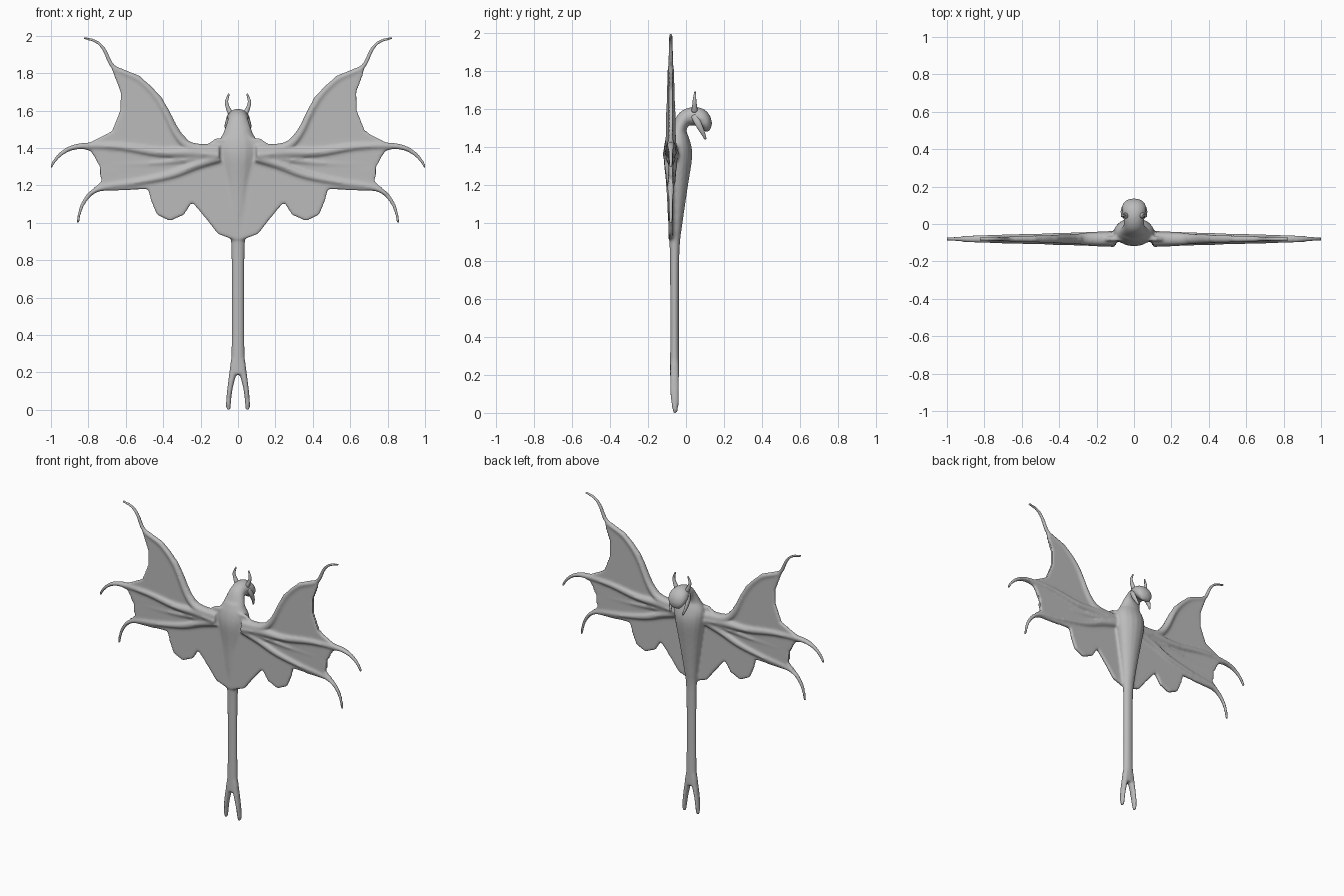
import bpy, bmesh, math
from mathutils import Vector

cube = bpy.data.objects.get("Cube")
if cube:
    bpy.data.objects.remove(cube, do_unlink=True)

GREY = (0.5, 0.5, 0.5, 1)
skin = bpy.data.materials.new("grey_skin")
skin.use_nodes = True
skin.diffuse_color = GREY
bsdf = next(n for n in skin.node_tree.nodes if n.type == 'BSDF_PRINCIPLED')
bsdf.inputs["Base Color"].default_value = GREY

WING_Y = -0.08


def smooth_path(keys, steps=4):
    """Catmull-Rom through tuples of any length."""
    k = [Vector(p) for p in keys]
    k = [2 * k[0] - k[1]] + k + [2 * k[-1] - k[-2]]
    out = []
    for a, b, c, d in zip(k, k[1:], k[2:], k[3:]):
        for i in range(steps):
            t = i / steps
            out.append(0.5 * (2 * b + (c - a) * t + (2 * a - 5 * b + 4 * c - d) * t * t
                              + (3 * b - a - 3 * c + d) * t ** 3))
    return out + [k[-2]]


def tube(bm, centres, radii, side, sides=16):
    """Loft elliptical rings; the first radius lies along side."""
    c = smooth_path(centres)
    r = smooth_path(radii)
    rings = []
    for i, p in enumerate(c):
        tangent = (c[min(i + 1, len(c) - 1)] - c[max(i - 1, 0)]).normalized()
        across = (side - side.dot(tangent) * tangent).normalized()
        up = across.cross(tangent)
        rings.append([bm.verts.new(p + across * math.cos(a) * r[i][0] + up * math.sin(a) * r[i][1])
                      for a in (math.tau * j / sides for j in range(sides))])
    for lo, hi in zip(rings, rings[1:]):
        for j in range(sides):
            n = (j + 1) % sides
            bm.faces.new((lo[j], lo[n], hi[n], hi[j]))
    bm.faces.new(rings[0])
    bm.faces.new(rings[-1])


def finish(bm, name):
    bmesh.ops.recalc_face_normals(bm, faces=bm.faces)
    mesh = bpy.data.meshes.new(name)
    bm.to_mesh(mesh)
    bm.free()
    mesh.materials.append(skin)
    for f in mesh.polygons:
        f.use_smooth = True
    obj = bpy.data.objects.new(name, mesh)
    bpy.context.collection.objects.link(obj)
    return obj


X, Y = Vector((1, 0, 0)), Vector((0, 1, 0))
bm = bmesh.new()

# Torso and tail: height, depth centre, half width, half depth
torso = [(1.50, -.045, .065, .04), (1.43, -.045, .105, .066), (1.35, -.043, .105, .076),
         (1.2, -.047, .08, .058), (1.0, -.056, .05, .038), (.85, -.06, .036, .026),
         (.5, -.06, .034, .023), (.3, -.06, .036, .024), (.19, -.06, .04, .025)]
tube(bm, [(0, y, z) for z, y, w, d in torso], [(w, d) for z, y, w, d in torso], X)

# Neck and hooked head
tube(bm, [(0, -.05, 1.42), (0, -.035, 1.5), (0, -.005, 1.55), (0, .04, 1.56),
          (0, .08, 1.55), (0, .105, 1.515), (0, .112, 1.48)],
     [(.1, .06), (.072, .04), (.055, .042), (.058, .05), (.066, .047), (.058, .034), (.03, .012)], X)

# Wing membrane: one outline mirrored across the middle
half = [(0, 1.46), (.12, 1.45), (.17, 1.415), (.26, 1.43), (.31, 1.485), (.364, 1.57),
        (.406, 1.67), (.524, 1.785), (.66, 1.84), (.674, 1.82), (.626, 1.695), (.63, 1.6),
        (.674, 1.49), (.79, 1.43), (.87, 1.405), (.79, 1.385), (.738, 1.31), (.727, 1.22),
        (.78, 1.165), (.717, 1.17), (.48, 1.18), (.465, 1.118), (.433, 1.043), (.364, 1.01),
        (.289, 1.043), (.246, 1.112), (.166, 1.016), (.107, .94), (.03, .912)]
outline = half + [(-x, z) for x, z in reversed(half[1:])]
face = bm.faces.new([bm.verts.new((x, WING_Y - .012, z)) for x, z in outline])
flat = bmesh.ops.triangulate(bm, faces=[face])["faces"]
raised = bmesh.ops.extrude_face_region(bm, geom=flat, use_keep_orig=True)["geom"]
bmesh.ops.translate(bm, vec=(0, .024, 0), verts=[v for v in raised if isinstance(v, bmesh.types.BMVert)])

# Wing fingers: paths in the wing plane, with start and end thickness
fingers = [
    ([(.1, 1.39), (.25, 1.405), (.33, 1.475), (.42, 1.65), (.53, 1.765), (.66, 1.825),
      (.715, 1.925), (.76, 1.97), (.825, 1.988)], .038, .010),
    ([(.1, 1.36), (.25, 1.375), (.42, 1.375), (.62, 1.405), (.8, 1.412), (.89, 1.4),
      (.95, 1.365), (.985, 1.325), (1.0, 1.295)], .045, .010),
    ([(.1, 1.35), (.22, 1.31), (.36, 1.255), (.55, 1.215), (.71, 1.192), (.785, 1.158),
      (.83, 1.1), (.85, 1.04), (.857, .997)], .04, .010),
    ([(.1, 1.36), (.3, 1.335), (.5, 1.315), (.72, 1.31)], .036, .012),
]
for s in (1, -1):
    for path, r0, r1 in fingers:
        n = len(path) - 1
        radii = [r1 + (r0 - r1) * (1 - i / n) ** 1.5 for i in range(n + 1)]
        tube(bm, [(s * x, WING_Y, z) for x, z in path], [(r, r * .8) for r in radii], Y, 10)
    # Forked tail legs
    tube(bm, [(s * .018, -.06, .27), (s * .027, -.06, .2), (s * .042, -.06, .12),
              (s * .05, -.058, .05), (s * .052, -.056, 0)],
         [(.02, .022), (.02, .024), (.015, .024), (.014, .02), (.012, .013)], X, 12)

body = finish(bm, "winged_body")
fuse = body.modifiers.new("fuse", 'REMESH')
fuse.mode = 'VOXEL'
fuse.voxel_size = .008
fuse.use_smooth_shade = True
soften = body.modifiers.new("soften", 'SMOOTH')
soften.factor = .5
soften.iterations = 6

# Horns and jaw tusks
for s, label in ((1, "left"), (-1, "right")):
    bm = bmesh.new()
    tube(bm, [(s * .04, .045, 1.585), (s * .056, .045, 1.62), (s * .061, .045, 1.65), (s * .048, .048, 1.69)],
         [(.017, .015), (.012, .011), (.009, .009), (.004, .004)], Y, 10)
    finish(bm, label + "_horn")
    bm = bmesh.new()
    tube(bm, [(s * .05, .04, 1.565), (s * .06, .062, 1.525), (s * .057, .085, 1.48), (s * .046, .103, 1.44)],
         [(.008, .016), (.011, .018), (.009, .013), (.005, .006)], X, 10)
    finish(bm, label + "_tusk")
